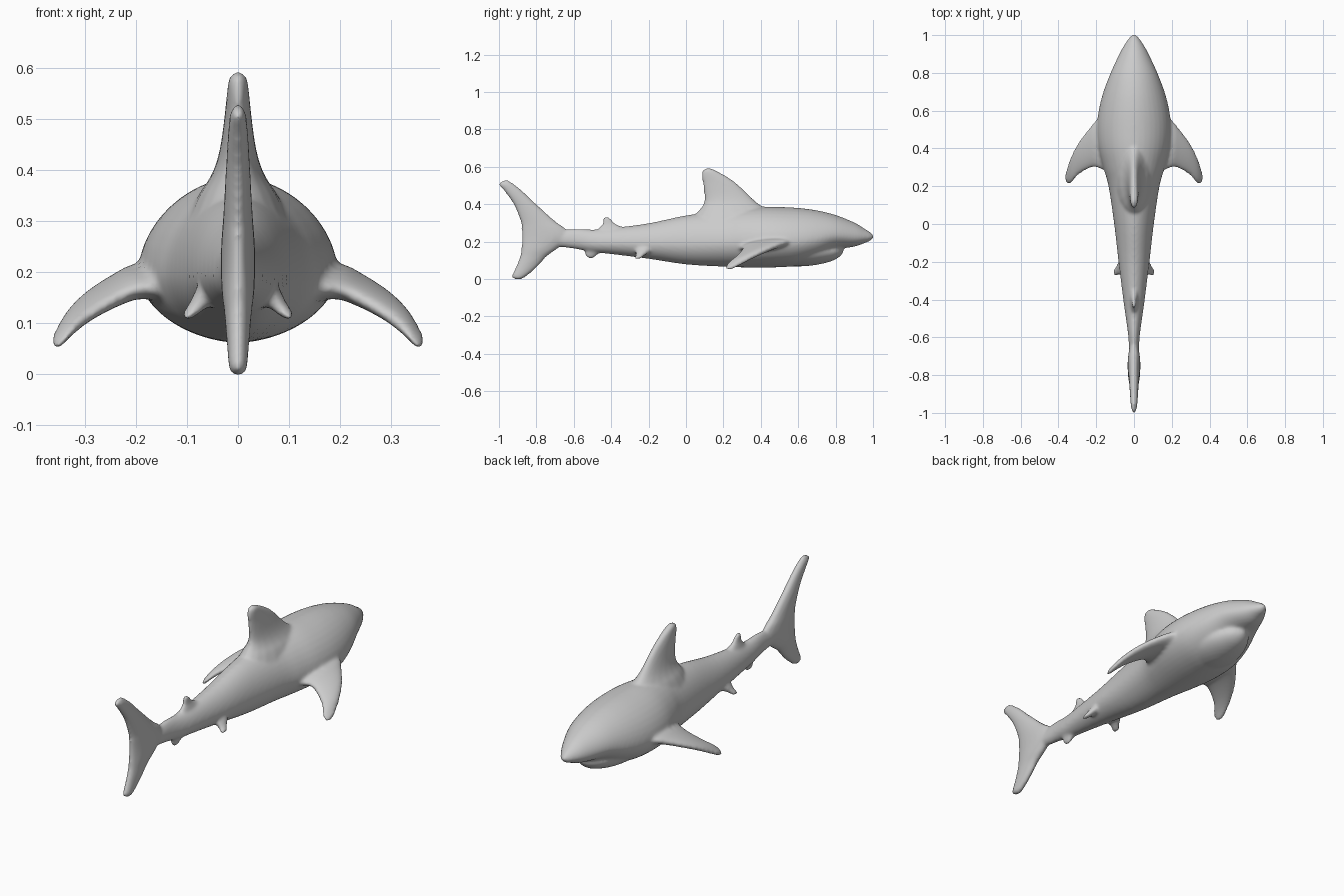
import bpy, bmesh, math
from mathutils import Vector

grey = bpy.data.materials.new("plain grey")
grey.diffuse_color = (0.6, 0.6, 0.6, 1)


def refine(rows, steps=4):
    """Catmull-Rom interpolation between hand-set stations."""
    out = []
    for i in range(len(rows) - 1):
        p = [rows[max(0, min(len(rows) - 1, i + k))] for k in (-1, 0, 1, 2)]
        for s in range(steps):
            t = s / steps
            out.append([b + 0.5 * t * (c - a + t * (2*a - 5*b + 4*c - d + t * (3*(b - c) + d - a)))
                        for a, b, c, d in zip(*p)])
    return out + [list(rows[-1])]


def loft(name, rings):
    """Skin a list of point rings into a closed solid."""
    bm = bmesh.new()
    loops = [[bm.verts.new(p) for p in ring] for ring in rings]
    n = len(loops[0])
    for a, b in zip(loops, loops[1:]):
        for j in range(n):
            bm.faces.new((a[j], a[(j + 1) % n], b[(j + 1) % n], b[j]))
    bm.faces.new(loops[0])
    bm.faces.new(loops[-1])
    bmesh.ops.recalc_face_normals(bm, faces=bm.faces)
    mesh = bpy.data.meshes.new(name)
    bm.to_mesh(mesh)
    bm.free()
    mesh.materials.append(grey)
    ob = bpy.data.objects.new(name, mesh)
    bpy.context.collection.objects.link(ob)
    return ob


def trunk(name, stations, mid=0.42, n=40):
    """Stations: y, half width, bottom z, top z."""
    rings = []
    for y, w, lo, hi in refine(stations):
        zc, ring = lo + (hi - lo) * mid, []
        for k in range(n):
            a = 2 * math.pi * k / n
            c, s = math.cos(a), math.sin(a)
            x = math.copysign(abs(c) ** 1.08, c) * w
            z = math.copysign(abs(s) ** 1.08, s) * ((hi - zc) if s > 0 else (zc - lo))
            ring.append((x, y, zc + z))
        rings.append(ring)
    return loft(name, rings)


def fin(name, stations, n=20):
    """Stations: leading edge xyz, trailing edge xyz, half thickness."""
    rows = [Vector(r[0:3]) for r in stations], [Vector(r[3:6]) for r in stations]
    mids = [(a + b) / 2 for a, b in zip(*rows)]
    span = mids[-1] - mids[0]
    rings = []
    for r in refine(stations):
        a, b = Vector(r[:3]), Vector(r[3:6])
        chord = (a - b) / 2
        side = chord.cross(span).normalized() * max(r[6], 0.003)
        rings.append([(a + b) / 2 + chord * math.cos(t) + side * math.sin(t)
                      for t in (2 * math.pi * k / n for k in range(n))])
    return loft(name, rings)


def upright(name, stations):
    """Fin on the centre plane. Stations: z, leading y, trailing y, half thickness."""
    return fin(name, [(0, f, z, 0, b, z, t) for z, f, b, t in stations])


# Body from tail stem to snout
body = trunk("shark_body", [
    (-0.75, 0.022, 0.18, 0.25), (-0.6, 0.030, 0.162, 0.268), (-0.5, 0.043, 0.143, 0.264),
    (-0.4, 0.057, 0.133, 0.272), (-0.2, 0.082, 0.108, 0.298), (0.0, 0.105, 0.078, 0.34),
    (0.2, 0.135, 0.066, 0.365), (0.3, 0.163, 0.062, 0.378), (0.4, 0.188, 0.061, 0.386),
    (0.5, 0.196, 0.063, 0.385), (0.6, 0.187, 0.072, 0.38), (0.7, 0.162, 0.105, 0.367),
    (0.8, 0.124, 0.155, 0.342), (0.9, 0.078, 0.173, 0.302), (0.95, 0.05, 0.19, 0.272),
    (0.985, 0.026, 0.204, 0.25), (1.004, 0.006, 0.22, 0.233)])

# Lower jaw set under the snout
jaw = trunk("lower_jaw", [
    (0.45, 0.13, 0.075, 0.22), (0.6, 0.135, 0.067, 0.21), (0.7, 0.115, 0.076, 0.195),
    (0.78, 0.08, 0.096, 0.185), (0.82, 0.05, 0.118, 0.175), (0.84, 0.015, 0.14, 0.165)], mid=0.6)

# Fins on the centre line
parts = [
    body, jaw,
    upright("tail_fin", [
        (-0.002, -0.885, -0.91, 0.010), (0.012, -0.857, -0.932, 0.018), (0.06, -0.80, -0.912, 0.022),
        (0.12, -0.745, -0.888, 0.027), (0.16, -0.69, -0.881, 0.032), (0.22, -0.62, -0.878, 0.034),
        (0.27, -0.645, -0.88, 0.032), (0.31, -0.70, -0.885, 0.029), (0.40, -0.80, -0.922, 0.024),
        (0.47, -0.873, -0.972, 0.020), (0.508, -0.92, -1.002, 0.016), (0.528, -0.95, -0.975, 0.008)]),
    upright("dorsal_fin", [
        (0.30, 0.48, 0.02, 0.10), (0.35, 0.455, 0.055, 0.078), (0.38, 0.42, 0.08, 0.058),
        (0.41, 0.378, 0.096, 0.044), (0.45, 0.335, 0.097, 0.034), (0.51, 0.272, 0.09, 0.026),
        (0.55, 0.215, 0.083, 0.022), (0.58, 0.16, 0.089, 0.018), (0.592, 0.13, 0.105, 0.008)]),
    upright("rear_dorsal_fin", [
        (0.24, -0.30, -0.49, 0.03), (0.275, -0.335, -0.465, 0.02), (0.295, -0.375, -0.448, 0.013),
        (0.32, -0.40, -0.444, 0.011), (0.334, -0.418, -0.438, 0.007)]),
    upright("anal_fin", [
        (0.18, -0.42, -0.54, 0.028), (0.145, -0.455, -0.54, 0.018),
        (0.125, -0.478, -0.54, 0.012), (0.112, -0.495, -0.525, 0.008)]),
]

# Paired fins, mirrored left and right
for side, s in (("left", -1), ("right", 1)):
    parts.append(fin(side + "_pectoral_fin", [
        (s*0.10, 0.62, 0.20, s*0.10, 0.25, 0.16, 0.045), (s*0.19, 0.56, 0.198, s*0.19, 0.297, 0.165, 0.033),
        (s*0.23, 0.516, 0.188, s*0.23, 0.296, 0.15, 0.027), (s*0.29, 0.438, 0.157, s*0.29, 0.262, 0.113, 0.021),
        (s*0.33, 0.365, 0.123, s*0.33, 0.22, 0.078, 0.017), (s*0.357, 0.29, 0.083, s*0.35, 0.213, 0.055, 0.013),
        (s*0.367, 0.25, 0.066, s*0.36, 0.222, 0.05, 0.007)]))
    parts.append(fin(side + "_pelvic_fin", [
        (s*0.04, -0.15, 0.18, s*0.04, -0.28, 0.165, 0.03), (s*0.072, -0.185, 0.155, s*0.07, -0.27, 0.14, 0.02),
        (s*0.09, -0.215, 0.135, s*0.085, -0.272, 0.12, 0.013), (s*0.108, -0.24, 0.115, s*0.105, -0.275, 0.105, 0.009)]))

# Blend every part into one smooth skin
for ob in parts:
    ob.select_set(True)
bpy.context.view_layer.objects.active = body
bpy.ops.object.join()
remesh = body.modifiers.new("skin", 'REMESH')
remesh.mode = 'VOXEL'
remesh.voxel_size = 0.008
remesh.use_smooth_shade = True
smooth = body.modifiers.new("soften", 'SMOOTH')
smooth.factor = 0.5
smooth.iterations = 8
bpy.ops.object.shade_smooth()
